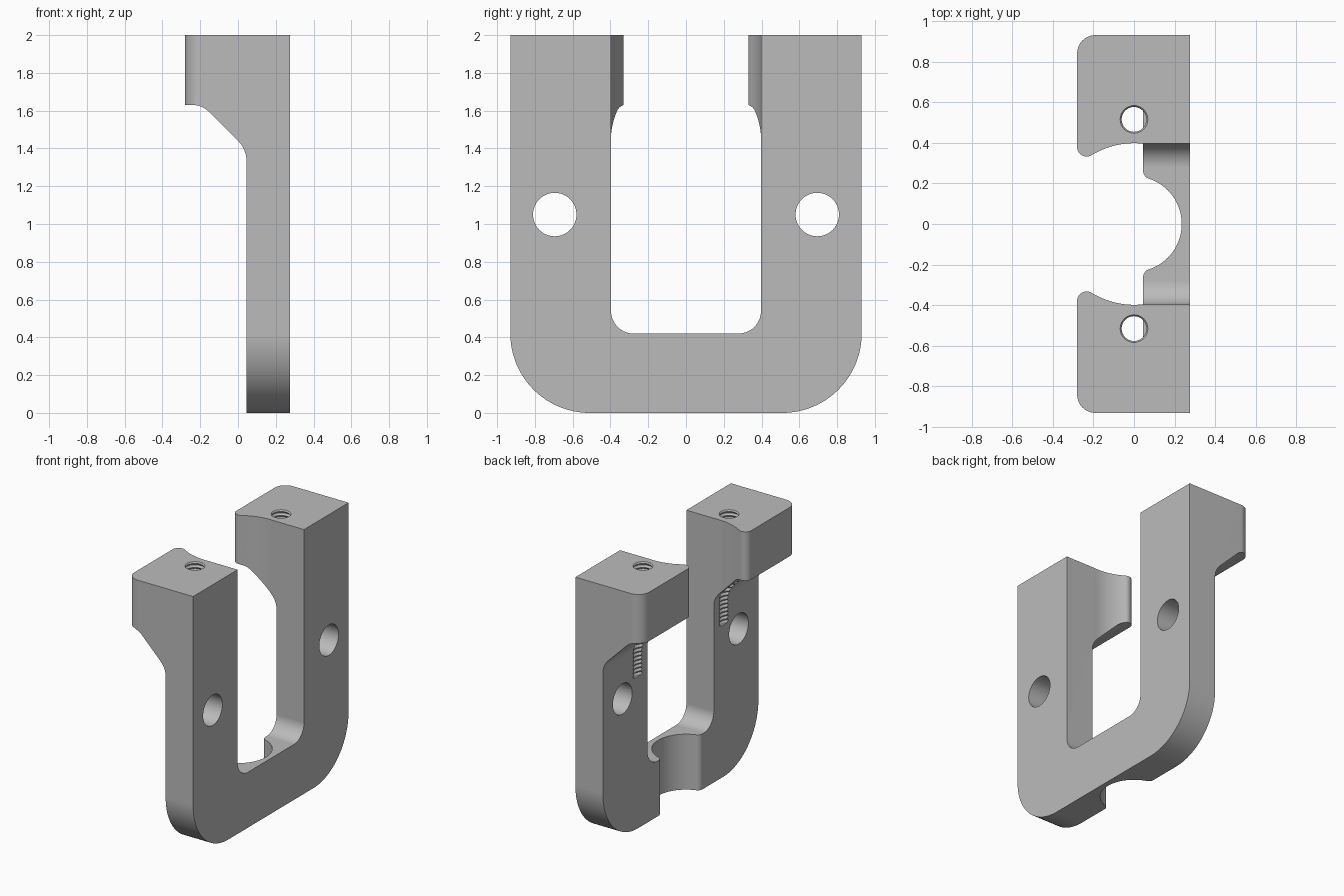
import bpy, bmesh
from math import sin, cos, pi, atan2, sqrt, tan
from mathutils import Vector

cube = bpy.data.objects.get("Cube")
if cube:
    bpy.data.objects.remove(cube, do_unlink=True)

grey = bpy.data.materials.new("plain grey")
grey.use_nodes = True
grey.diffuse_color = (0.5, 0.5, 0.5, 1)
grey.node_tree.nodes["Principled BSDF"].inputs["Base Color"].default_value = (0.5, 0.5, 0.5, 1)


def arc(cx, cy, r, a0, a1, n):
    return [(cx + r * cos(a0 + (a1 - a0) * i / n), cy + r * sin(a0 + (a1 - a0) * i / n))
            for i in range(n + 1)]


def rounded(corners, n=14):
    """Polygon outline from (u, v, fillet radius) corners."""
    out = []
    for i, (u, v, r) in enumerate(corners):
        p = Vector((u, v))
        if not r:
            out.append((u, v))
            continue
        a = (Vector(corners[i - 1][:2]) - p).normalized()
        b = (Vector(corners[(i + 1) % len(corners)][:2]) - p).normalized()
        half = a.angle(b) / 2
        c = p + (a + b).normalized() * (r / sin(half))
        start = p + a * (r / tan(half)) - c
        end = p + b * (r / tan(half)) - c
        a0 = atan2(start.y, start.x)
        turn = (atan2(end.y, end.x) - a0 + pi) % (2 * pi) - pi
        out += arc(c.x, c.y, r, a0, a0 + turn, n)
    return out


def finish(name, bm):
    bmesh.ops.recalc_face_normals(bm, faces=bm.faces)
    mesh = bpy.data.meshes.new(name)
    bm.to_mesh(mesh)
    bm.free()
    mesh.materials.append(grey)
    ob = bpy.data.objects.new(name, mesh)
    bpy.context.collection.objects.link(ob)
    return ob


def prism(name, outline, axis, lo, hi):
    """Extrude an outline along one axis, from lo to hi."""
    place = {"x": lambda u, v, w: (w, u, v),
             "y": lambda u, v, w: (u, w, v),
             "z": lambda u, v, w: (u, v, w)}[axis]
    bm = bmesh.new()
    rows = [[bm.verts.new(place(u, v, w)) for u, v in outline] for w in (lo, hi)]
    bm.faces.new(rows[0])
    bm.faces.new(rows[1])
    for i in range(len(outline)):
        bm.faces.new((rows[0][i - 1], rows[0][i], rows[1][i], rows[1][i - 1]))
    return finish(name, bm)


def lipped_bore(x0, lip, radius):
    """Plan of a round bore that opens towards -x between two rounded lips."""
    cx = x0 + lip
    cy = sqrt((radius + lip) ** 2 - cx ** 2)
    a = atan2(cy, cx)
    upper = [(x0 - 0.1, cy)] + arc(cx, cy, lip, pi, a + pi, 16)
    lower = [(x, -y) for x, y in reversed(upper)]
    return upper + arc(0, 0, radius, a, -a, 64)[1:-1] + lower


def thread(name, y, bottom, top, step):
    """Ridged rod for a tapped hole."""
    bm = bmesh.new()
    rows = []
    for k in range(int((top - bottom) / step) + 1):
        r = 0.072 if k % 2 else 0.061
        ring = arc(0, y, r, 0, 2 * pi, 32)[:-1]
        rows.append([bm.verts.new((u, v, bottom + k * step)) for u, v in ring])
    for a, b in zip(rows, rows[1:]):
        for i in range(len(a)):
            bm.faces.new((a[i - 1], a[i], b[i], b[i - 1]))
    bm.faces.new(rows[0])
    bm.faces.new(rows[-1])
    return finish(name, bm)


def combine(body, tool, operation="DIFFERENCE"):
    mod = body.modifiers.new(tool.name, "BOOLEAN")
    mod.object, mod.operation, mod.solver = tool, operation, "EXACT"
    bpy.context.view_layer.objects.active = body
    bpy.ops.object.modifier_apply(modifier=mod.name)
    bpy.data.objects.remove(tool, do_unlink=True)


# Bracket body: side profile with an overhanging head
W = 0.93
bracket = prism("clamp_bracket", rounded([
    (0.275, 0, 0), (0.275, 2, 0), (-0.28, 2, 0), (-0.28, 1.63, 0),
    (-0.19, 1.63, 0.12), (0.045, 1.395, 0.15), (0.045, 0, 0)]), "y", -W, W)

# Rounded bottom corners and rounded head corners
combine(bracket, prism("bottom_rounding", rounded(
    [(-W, 0, 0.42), (W, 0, 0.42), (W, 2.1, 0), (-W, 2.1, 0)], 32), "x", -0.5, 0.5), "INTERSECT")
combine(bracket, prism("head_rounding", rounded(
    [(-0.28, -W, 0.09), (0.4, -W, 0), (0.4, W, 0), (-0.28, W, 0.09)]), "z", -0.1, 2.2), "INTERSECT")

# Opening between the two legs
combine(bracket, prism("leg_opening", rounded(
    [(-0.397, 0.42, 0.12), (0.397, 0.42, 0.12), (0.397, 2.3, 0), (-0.397, 2.3, 0)]),
    "x", -0.02, 0.5))

# Round bores through the head and the lower bar
combine(bracket, prism("head_bore", lipped_bore(-0.28, 0.047, 0.398), "z", 1.0, 2.4))
combine(bracket, prism("bar_bore", lipped_bore(0.045, 0.04, 0.235), "z", -0.2, 0.7))

# Plain cross holes and tapped vertical holes, one pair per leg
for side in (-1, 1):
    combine(bracket, prism("cross_hole", arc(side * 0.695, 1.05, 0.115, 0, 2 * pi, 64)[:-1],
                           "x", -0.6, 0.6))
    combine(bracket, thread("tapped_hole", side * 0.515, 1.15, 2.05, 0.015))

# Smooth curves with crisp edges
bpy.ops.object.select_all(action="DESELECT")
bracket.select_set(True)
bpy.context.view_layer.objects.active = bracket
bpy.ops.object.shade_smooth_by_angle(angle=pi / 6)
normals = bracket.modifiers.new("even_normals", "WEIGHTED_NORMAL")
normals.keep_sharp = True
